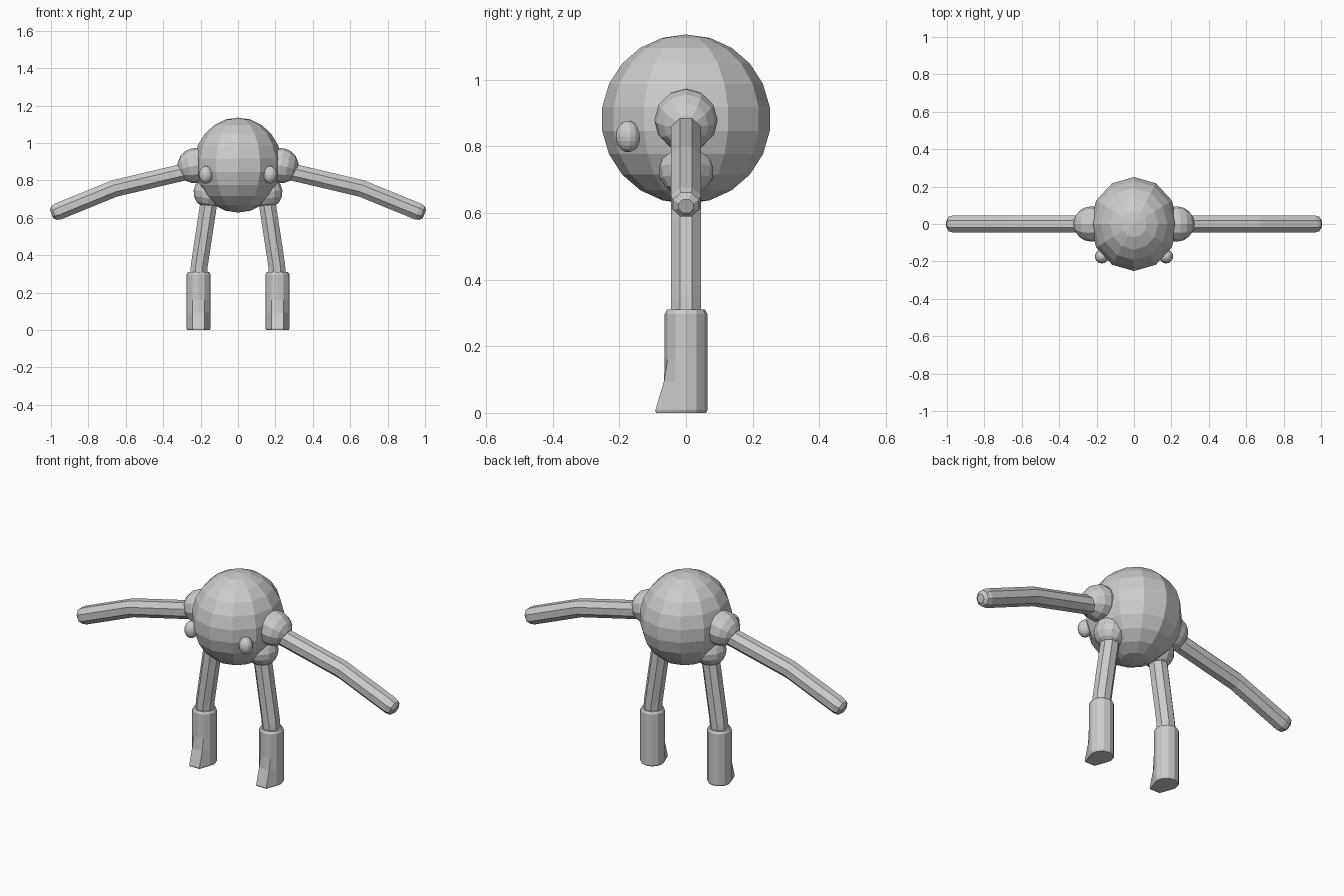
import bpy, bmesh, math
from mathutils import Vector, Matrix

if "Cube" in bpy.data.objects:
    bpy.data.objects.remove(bpy.data.objects["Cube"])

grey = bpy.data.materials.new("plain grey")
grey.diffuse_color = (0.6, 0.6, 0.6, 1)
grey.use_nodes = True
grey.node_tree.nodes["Principled BSDF"].inputs["Base Color"].default_value = grey.diffuse_color


def finish(bm, name):
    bmesh.ops.recalc_face_normals(bm, faces=bm.faces)
    mesh = bpy.data.meshes.new(name)
    bm.to_mesh(mesh)
    bm.free()
    mesh.materials.append(grey)
    obj = bpy.data.objects.new(name, mesh)
    bpy.context.collection.objects.link(obj)
    return obj


def ball(name, centre, radii, segments, rings, axis=(0, 0, 1)):
    """Faceted ellipsoid with its poles along the given axis."""
    bm = bmesh.new()
    bmesh.ops.create_uvsphere(bm, u_segments=segments, v_segments=rings, radius=1)
    turn = Vector((0, 0, 1)).rotation_difference(Vector(axis)).to_matrix().to_4x4()
    bm.transform(Matrix.Translation(centre) @ turn @ Matrix.Diagonal((*radii, 1)))
    return finish(bm, name)


def loft(bm, loops):
    """Skin a list of equal point loops and cap both ends."""
    rows = [[bm.verts.new(p) for p in loop] for loop in loops]
    n = len(rows[0])
    for a, b in zip(rows, rows[1:]):
        for i in range(n):
            j = (i + 1) % n
            bm.faces.new((a[i], a[j], b[j], b[i]))
    bm.faces.new(rows[0])
    bm.faces.new(rows[-1])


def limb(name, path, side):
    """Octagonal tube along (x, z, radius) points in the XZ plane."""
    pts = [Vector((side * x, 0, z)) for x, z, r in path]
    loops = []
    for i, p in enumerate(pts):
        steps = [(pts[k + 1] - pts[k]).normalized()
                 for k in (i - 1, i) if 0 <= k < len(pts) - 1]
        along = sum(steps, Vector()).normalized()
        across = along.cross(Vector((0, 1, 0)))
        r = path[i][2]
        loop = []
        for k in range(8):
            a = math.radians(45 * k + 22.5)
            loop.append(p + r * (across * math.cos(a) + Vector((0, math.sin(a), 0))))
        loops.append(loop)
    bm = bmesh.new()
    loft(bm, loops)
    return finish(bm, name)


def boot(name, x):
    """Twelve-sided sleeve with a chamfered top and a flared toe."""
    loops = []
    for z, r, toe in ((0, .060, -.090), (.008, .064, -.092), (.095, .064, -.066),
                      (.16, .064, None), (.297, .064, None), (.31, .057, None)):
        loop = []
        for k in range(12):
            a = math.radians(30 * k)
            px, py = r * math.sin(a), -r * math.cos(a)
            if toe is not None and k in (0, 1, 11):
                py = toe
            loop.append((x + px, py, z))
        loops.append(loop)
    bm = bmesh.new()
    loft(bm, loops)
    return finish(bm, name)


# round body
ball("body", (0, 0, .882), (.236, .254, .254), 12, 11)

for side, label in ((-1, "left"), (1, "right")):
    # shoulder and drooping arm with a rounded tip
    ball(label + "_shoulder", (side * .228, 0, .879), (.095, .095, .096), 12, 8,
         (side * .97, 0, -.23))
    limb(label + "_arm", [(.18, .868, .049), (.30, .842, .049), (.66, .757, .049),
                          (.962, .634, .049), (.985, .625, .042), (.997, .620, .024)], side)
    # hip, bent leg and boot
    ball(label + "_hip", (side * .153, 0, .736), (.085, .085, .085), 12, 8,
         (side * .15, 0, -.99))
    limb(label + "_leg", [(.145, .74, .049), (.16, .655, .049),
                          (.207, .345, .049), (.211, .28, .049)], side)
    boot(label + "_boot", side * .211)
    # eye
    ball(label + "_eye", (side * .172, -.174, .83), (.037, .037, .047), 14, 10)
